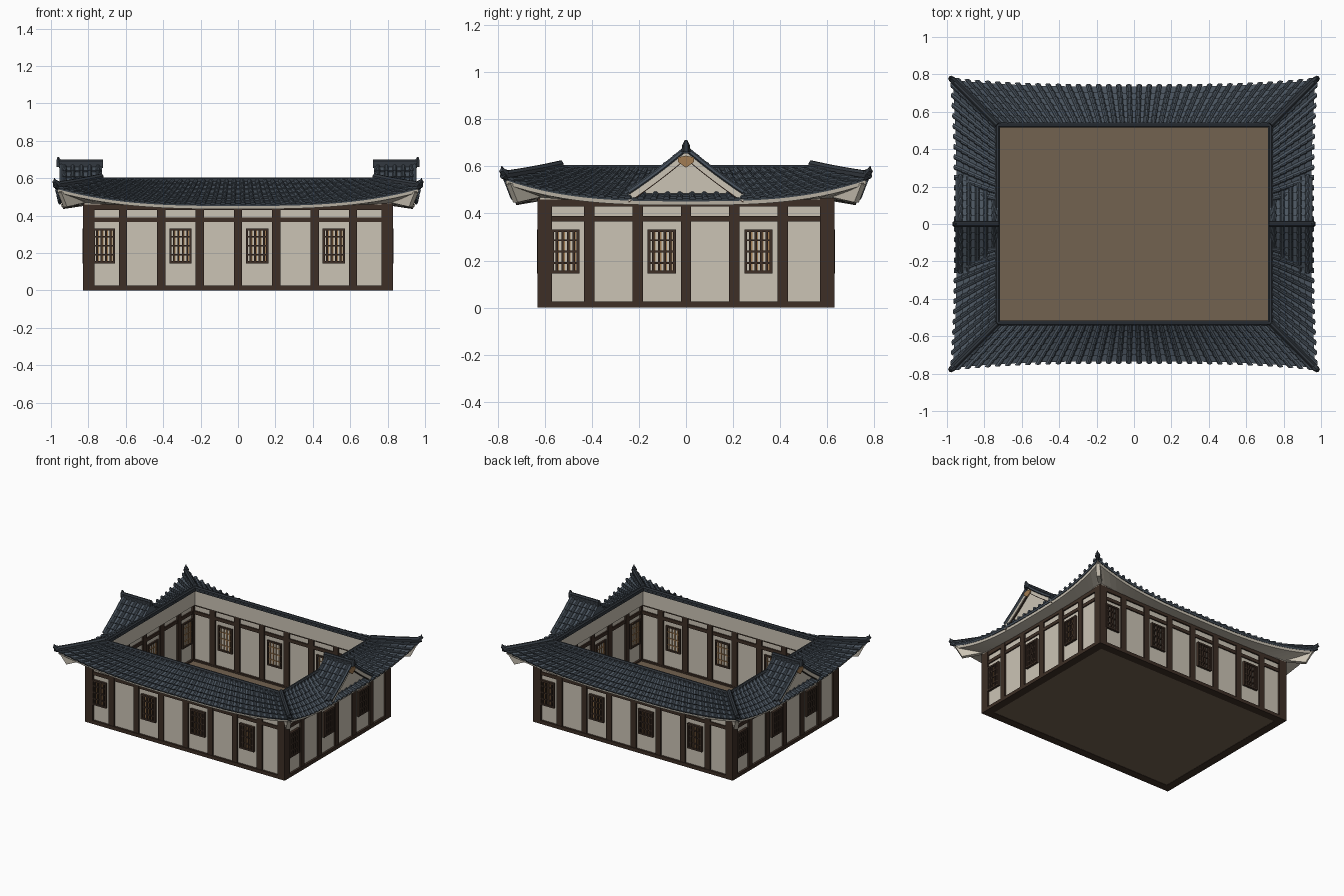
import bpy, math
from mathutils import Vector, Matrix

if "Cube" in bpy.data.objects:
    bpy.data.objects.remove(bpy.data.objects["Cube"])

def mat(name, c):
    m = bpy.data.materials.new(name)
    m.diffuse_color = (*c, 1)
    m.use_nodes = True
    m.node_tree.nodes["Principled BSDF"].inputs["Base Color"].default_value = m.diffuse_color
    return m

TILE = mat("slate_tile", (0.068, 0.088, 0.112))
RIDGE = mat("dark_ridge", (0.032, 0.040, 0.050))
CREAM = mat("cream_plaster", (0.60, 0.55, 0.46))
WOOD = mat("dark_wood", (0.047, 0.028, 0.019))
TAN = mat("tan_wood", (0.36, 0.20, 0.085))
FLOOR = mat("floor_brown", (0.17, 0.122, 0.08))

def mesh(name, V, F, m, k=0):
    """Make an object, turned k quarter turns about z."""
    me = bpy.data.meshes.new(name)
    R = Matrix.Rotation(k * math.pi / 2, 3, 'Z')
    me.from_pydata([R @ Vector(v) for v in V], [], F)
    me.materials.append(m)
    ob = bpy.data.objects.new(name, me)
    bpy.context.collection.objects.link(ob)
    return ob

def boxes(name, B, m, k=0):
    """Boxes as (x0, x1, y0, y1, z0, z1)."""
    V, F = [], []
    for b in B:
        n = len(V)
        V += [(b[i], b[2 + j], b[4 + l]) for l in (0, 1) for j in (0, 1) for i in (0, 1)]
        F += [[n + q for q in f] for f in ((0, 2, 3, 1), (4, 5, 7, 6), (0, 1, 5, 4),
                                           (2, 6, 7, 3), (0, 4, 6, 2), (1, 3, 7, 5))]
    return mesh(name, V, F, m, k)

def tube(name, pts, r, m, k=0, n=8, tall=1.0):
    """Round bar along a path; r may be one radius or a list."""
    pts = [Vector(p) for p in pts]
    V, F = [], []
    for i, p in enumerate(pts):
        t = (pts[min(i + 1, len(pts) - 1)] - pts[max(i - 1, 0)]).normalized()
        s = t.cross(Vector((0, 0, 1))) if abs(t.z) < 0.95 else Vector((1, 0, 0))
        s.normalize()
        up = s.cross(t)
        rr = r[i] if isinstance(r, list) else r
        for j in range(n):
            a = 2 * math.pi * (j + 0.5) / n
            V.append(p + s * rr * math.cos(a) + up * rr * tall * math.sin(a))
        if i:
            o = (i - 1) * n
            F += [[o + j, o + (j + 1) % n, o + n + (j + 1) % n, o + n + j] for j in range(n)]
    F += [list(range(n))[::-1], list(range(len(V) - n, len(V)))]
    return mesh(name, V, F, m, k)

def prism(name, A, off, m, k=0):
    """Polygon A extruded by the vector off."""
    n = len(A)
    V = [Vector(a) for a in A] + [Vector(a) + Vector(off) for a in A]
    F = [list(range(n))[::-1], list(range(n, 2 * n))]
    F += [[i, (i + 1) % n, n + (i + 1) % n, n + i] for i in range(n)]
    return mesh(name, V, F, m, k)

def tiles(name, P, ribs, rows, k, h=0.010, rad=0.0135):
    """Stepped tile courses with half-round ribs over P(u, v), v from eave to ridge."""
    def frame(u, v):
        e = 0.01
        t = (P(u, v + e) - P(u, v - e)).normalized()
        s = (P(u + e, v) - P(u - e, v)).normalized()
        n = s.cross(t).normalized()
        return P(u, v), (n if n.z > 0 else -n), s
    V, F = [], []
    nu = 32
    for r in range(rows):
        v0, v1 = r / rows, (r + 1) / rows
        o = len(V)
        for i in range(nu + 1):
            u = -1 + 2 * i / nu
            p, n, s = frame(u, v0)
            q, n2, s = frame(u, v1)
            V += [p - n * 0.004, p + n * h, q]
        for i in range(nu):
            a = o + 3 * i
            F += [[a, a + 3, a + 4, a + 1], [a + 1, a + 4, a + 5, a + 2]]
    mesh(name + "_courses", V, F, TILE, k)
    V, F = [], []
    N = 6
    for c in range(ribs):
        u = -1 + 2 * (c + 0.5) / ribs
        for r in range(rows):
            o = len(V)
            for v, rr, lift in ((r / rows - (0.04 if r == 0 else 0.02), rad * 1.12, h * 0.8),
                                ((r + 1) / rows, rad * 0.85, 0.002)):
                p, n, s = frame(u, v)
                for j in range(N):
                    a = math.pi * j / (N - 1)
                    V.append(p + n * (lift + rr * math.sin(a)) + s * rr * math.cos(a))
            F += [[o + j, o + N + j, o + N + j + 1, o + j + 1] for j in range(N - 1)]
            F.append([o + j for j in range(N)])
    mesh(name + "_ribs", V, F, TILE, k)

# floor slab and ceiling strip above the walls
boxes("floor", [(-0.81, 0.81, -0.61, 0.61, 0.002, 0.014)], FLOOR)

for k in range(4):
    long = k % 2 == 0
    L, D, bays = (0.83, 0.63, 8) if long else (0.63, 0.83, 6)
    step = 0.205
    a0 = -bays * step / 2

    # wall panel, posts, and beams
    boxes("wall_panel", [(-L + 0.02, L - 0.02, -D + 0.015, -D + 0.045, 0.01, 0.46)], CREAM, k)
    B = [(a0 + i * step - 0.022, a0 + i * step + 0.022, -D + 0.004, -D + 0.058, 0, 0.462)
         for i in range(1, bays)]
    B += [(-L, -L + 0.062, -D, -D + 0.062, 0, 0.465)]
    boxes("wall_posts", B, WOOD, k)
    boxes("wall_beams", [(-L, L, -D, -D + 0.06, 0, 0.026),
                         (-L + 0.03, L - 0.03, -D + 0.007, -D + 0.055, 0.365, 0.39),
                         (-L + 0.03, L - 0.03, -D + 0.005, -D + 0.058, 0.43, 0.462)], WOOD, k)

    # lattice windows in every other bay
    frame, slats = [], []
    for i in range(0, bays, 2):
        c, w, z0, z1 = a0 + (i + 0.5) * step, 0.06, 0.145, 0.332
        for y0, y1 in ((-D - 0.002, -D + 0.018), (-D + 0.043, -D + 0.056)):
            frame += [(c - w, c - w + 0.012, y0, y1, z0, z1), (c + w - 0.012, c + w, y0, y1, z0, z1),
                      (c - w, c + w, y0, y1, z0, z0 + 0.012), (c - w, c + w, y0, y1, z1 - 0.012, z1)]
        for j in range(4):
            x = c - 0.036 + 0.024 * j
            frame.append((x - 0.005, x + 0.005, -D + 0.001, -D + 0.016, z0, z1))
            slats.append((x + 0.005, x + 0.010, -D + 0.011, -D + 0.016, z0, z1))
            slats.append((x - 0.003, x + 0.003, -D + 0.044, -D + 0.051, z0, z1))
        for z in (0.19, 0.238, 0.286):
            frame.append((c - w, c + w, -D + 0.002, -D + 0.016, z - 0.004, z + 0.004))
            slats.append((c - w, c + w, -D + 0.044, -D + 0.05, z - 0.003, z + 0.003))
    boxes("window_lattice", frame, WOOD, k)
    boxes("window_slats", slats, TAN, k)

    # curved tiled roof skirt
    cx, cd, md, tx, td = (0.965, 0.765, 0.73, 0.73, 0.53) if long else (0.765, 0.965, 0.945, 0.53, 0.73)
    def eave(u):
        return Vector((u * cx, -(md + (cd - md) * abs(u) ** 3), 0.455 + 0.09 * abs(u) ** 3))
    def P(u, v):
        p = eave(u).lerp(Vector((u * tx, -td, 0)), v)
        z = eave(u).z
        p.z = z + (0.588 - z) * (0.75 * v + 0.25 * v * v)
        return p
    tiles("roof_skirt", P, 36 if long else 28, 6, k)

    # cream eave edge and soffit
    V, F = [], []
    for i in range(33):
        u = -1 + i / 16
        e = eave(u)
        V += [e + Vector((0, 0.006, -0.002)), e + Vector((0, 0.010, -0.020)),
              Vector((u * L, -D + 0.01, 0.452 + 0.012 * abs(u) ** 3))]
        if i:
            a = 3 * i - 3
            F += [[a, a + 1, a + 4, a + 3], [a + 1, a + 2, a + 5, a + 4]]
    mesh("soffit", V, F, CREAM, k)
    boxes("inner_fascia", [(-tx, tx, -td - 0.008, -td + 0.004, 0.465, 0.585),
                           (-L, L, -D + 0.01, -td, 0.46, 0.47)], CREAM, k)

    # ridge round the opening, hip ridge and its end ornament
    boxes("inner_ridge", [(-tx - 0.012, tx + 0.012, -td - 0.014, -td + 0.012, 0.572, 0.592)], RIDGE, k)
    tube("inner_ridge_cap", [(-tx, -td, 0.592), (tx, -td, 0.592)], 0.014, RIDGE, k)
    hip = [P(1, 1 - i / 8) + Vector((0, 0, 0.016)) for i in range(9)]
    d = Vector((cx - tx, -(cd - td), 0)).normalized()
    tip = hip[-1] + d * 0.016 + Vector((0, 0, 0.008))
    tube("hip_ridge", hip + [tip], 0.017, RIDGE, k, tall=1.3)
    tube("hip_ornament", [tip - d * 0.012, tip + d * 0.006 + Vector((0, 0, 0.014)),
                          tip + d * 0.008 + Vector((0, 0, 0.032))], [0.02, 0.014, 0.004], RIDGE, k, 6)
    # hanging corner bracket along the diagonal
    s = Vector((-d.y, d.x, 0)) * 0.014
    c = Vector((cx, -cd, 0))
    A = [c - d * 0.2 + Vector((0, 0, 0.47)), c - d * 0.058 + Vector((0, 0, 0.447)),
         c - d * 0.012 + Vector((0, 0, 0.53))]
    prism("corner_bracket", [p - s for p in A], 2 * s, CREAM, k)

# side gables
def slope_z(t):
    return 0.668 - 0.185 * (1.12 * t - 0.12 * t * t)

for k in (0, 2):
    for sy in (1, -1):
        def G(u, v):
            t = 1 - v
            return Vector((0.838 + 0.112 * u, sy * 0.245 * t, slope_z(t)))
        tiles("gable_roof", G, 5, 6, k, 0.008, 0.012)
        # bargeboard and dark trim below the tile edge
        ts = [i / 6 for i in range(7)]
        def strip(lo, hi, x):
            return ([(x, sy * 0.245 * t, slope_z(t) - lo) for t in ts]
                    + [(x, sy * 0.245 * t, slope_z(t) - hi) for t in reversed(ts)])
        prism("bargeboard", strip(0.002, 0.034, 0.93), (0.016, 0, 0), CREAM, k)
        prism("bargeboard_trim", strip(0.034, 0.039, 0.928), (0.012, 0, 0), WOOD, k)
        tube("gable_verge", [(0.946, sy * 0.245 * t, slope_z(t) + 0.008) for t in ts], 0.011, TILE, k, 6)
    # gable infill walls
    tri = [(-0.225, 0.485), (0.225, 0.485), (0, 0.66)]
    prism("gable_wall", [(0.905, y, z) for y, z in tri], (0.012, 0, 0), CREAM, k)
    prism("gable_inner_end", [(0.726, y, z) for y, z in ((-0.11, 0.58), (0.11, 0.58), (0, 0.665))],
          (0.01, 0, 0), TILE, k)
    # hexagonal pendant at the apex
    prism("gable_pendant", [(0.944, y, z) for y, z in ((-0.034, 0.638), (-0.034, 0.618), (0, 0.594),
                            (0.034, 0.618), (0.034, 0.638), (0, 0.645))], (0.009, 0, 0), TAN, k)
    # gable ridge and end ornament
    boxes("gable_ridge", [(0.722, 0.957, -0.015, 0.015, 0.655, 0.686)], RIDGE, k)
    tube("gable_ridge_cap", [(0.722, 0, 0.685), (0.962, 0, 0.685)], 0.015, RIDGE, k)
    tube("gable_ornament", [(0.953, 0, 0.66), (0.957, 0, 0.692), (0.962, 0, 0.712)],
         [0.02, 0.016, 0.005], RIDGE, k, 6)
